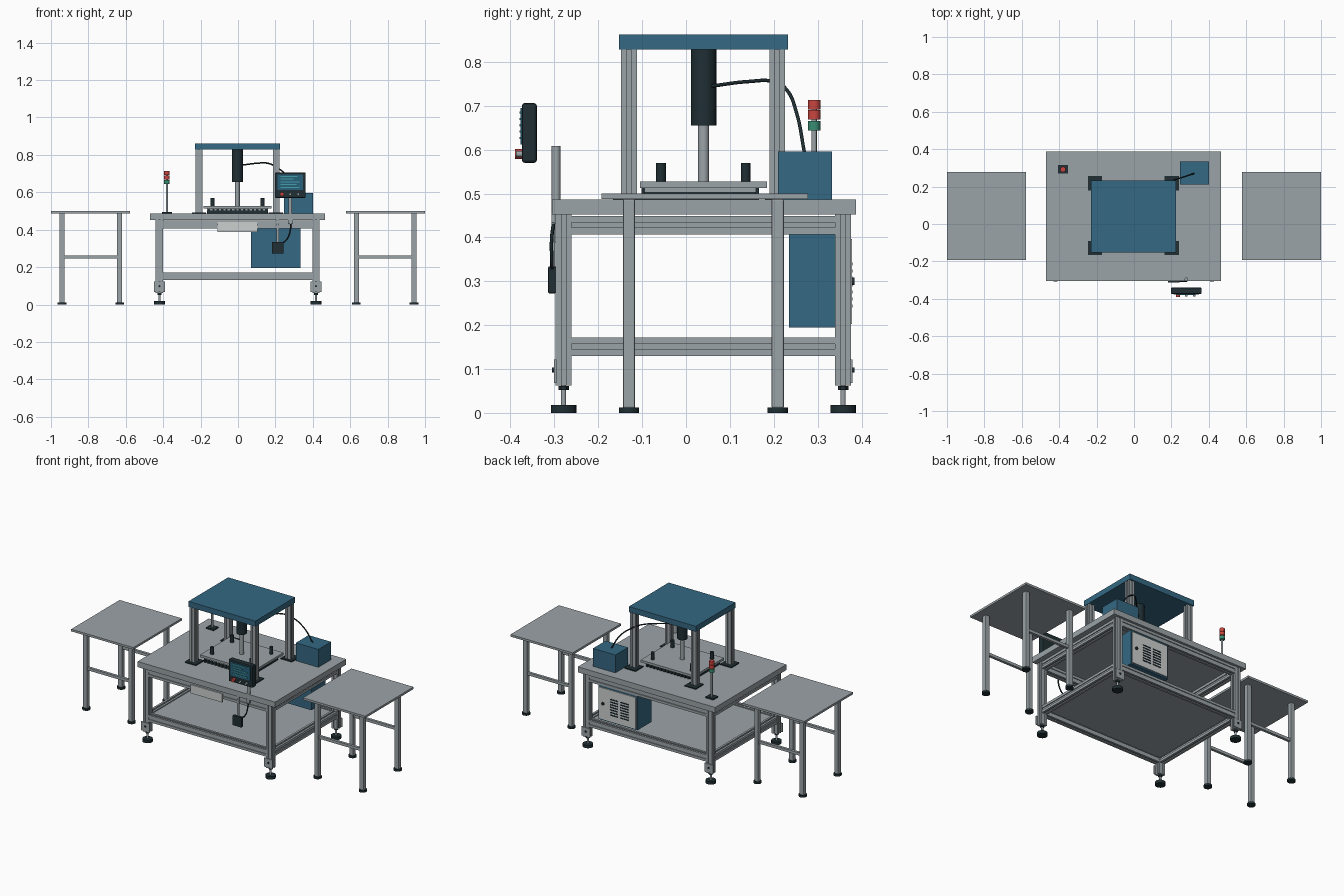
import bpy, bmesh, math
from mathutils import Vector

if "Cube" in bpy.data.objects:
    bpy.data.objects.remove(bpy.data.objects["Cube"], do_unlink=True)


def material(name, r, g, b):
    m = bpy.data.materials.new(name)
    m.use_nodes = True
    m.diffuse_color = (r, g, b, 1)
    m.node_tree.nodes["Principled BSDF"].inputs["Base Color"].default_value = (r, g, b, 1)
    return m


GREY = material("aluminium grey", 0.33, 0.37, 0.39)
BLUE = material("machine blue", 0.035, 0.14, 0.23)
DARK = material("dark rubber", 0.014, 0.028, 0.034)
WHITE = material("light panel", 0.6, 0.63, 0.62)
RED = material("signal red", 0.6, 0.06, 0.05)
GREEN = material("signal green", 0.04, 0.27, 0.17)
SCREEN = material("screen blue", 0.02, 0.12, 0.2)
TEAL = material("screen teal", 0.06, 0.35, 0.38)


def finish(name, bm, mat):
    bmesh.ops.recalc_face_normals(bm, faces=bm.faces)
    mesh = bpy.data.meshes.new(name)
    bm.to_mesh(mesh)
    bm.free()
    mesh.materials.append(mat)
    ob = bpy.data.objects.new(name, mesh)
    bpy.context.collection.objects.link(ob)
    return ob


def box(name, x, y, z, mat, bevel=0):
    """Box from its (low, high) range on each axis."""
    bm = bmesh.new()
    bmesh.ops.create_cube(bm, size=1)
    for v in bm.verts:
        v.co = [(r[0] + r[1]) / 2 + c * (r[1] - r[0]) for r, c in zip((x, y, z), v.co)]
    ob = finish(name, bm, mat)
    if bevel:
        mod = ob.modifiers.new("soft edge", "BEVEL")
        mod.width, mod.segments = bevel, 2
    return ob


def rod(name, start, end, radius, mat, sides=24):
    """Cylinder between two points."""
    a, b = Vector(start), Vector(end)
    bm = bmesh.new()
    bmesh.ops.create_cone(bm, cap_ends=True, segments=sides, radius1=radius,
                          radius2=radius, depth=(b - a).length)
    bm.transform((b - a).to_track_quat("Z", "Y").to_matrix().to_4x4())
    bmesh.ops.translate(bm, verts=bm.verts, vec=(a + b) / 2)
    ob = finish(name, bm, mat)
    bpy.context.view_layer.objects.active = ob
    ob.select_set(True)
    bpy.ops.object.shade_smooth_by_angle(angle=math.radians(35))
    ob.select_set(False)
    return ob


def extrusion(name, x, y, z, axis):
    """Slotted aluminium profile running along one axis."""
    ranges = [x, y, z]
    along = ranges[axis]
    across = [i for i in range(3) if i != axis]
    side = [(-.5, -.5), (-.14, -.5), (-.14, -.36), (.14, -.36), (.14, -.5)]
    points = []
    for turn in range(4):
        points += side
        side = [(-v, u) for u, v in side]
    bm = bmesh.new()
    verts = []
    for p in points:
        co = [0, 0, 0]
        co[axis] = along[0]
        for i, c in zip(across, p):
            lo, hi = ranges[i]
            co[i] = (lo + hi) / 2 + c * (hi - lo)
        verts.append(bm.verts.new(co))
    face = bm.faces.new(verts)
    new = bmesh.ops.extrude_face_region(bm, geom=[face])["geom"]
    move = Vector((0, 0, 0))
    move[axis] = along[1] - along[0]
    bmesh.ops.translate(bm, vec=move, verts=[g for g in new if isinstance(g, bmesh.types.BMVert)])
    if face.is_valid is False or not any(len(f.verts) == 20 and abs(f.calc_center_median()[axis] - along[0]) < 1e-5 for f in bm.faces):
        bm.faces.new(verts)
    return finish(name, bm, GREY)


def cable(name, points, radius):
    curve = bpy.data.curves.new(name, "CURVE")
    curve.dimensions = "3D"
    curve.bevel_depth, curve.bevel_resolution = radius, 2
    curve.use_fill_caps = True
    sp = curve.splines.new("BEZIER")
    sp.bezier_points.add(len(points) - 1)
    for bp, p in zip(sp.bezier_points, points):
        bp.co = p
        bp.handle_left_type = bp.handle_right_type = "AUTO"
    curve.materials.append(DARK)
    bpy.context.collection.objects.link(bpy.data.objects.new(name, curve))


def around(c, half):
    return (c - half, c + half)


# Main bench: top, legs, levelling feet and corner brackets
box("bench_top", (-.47, .465), (-.305, .387), (.452, .486), GREY)
for x in (-.42, .417):
    for y, out in ((-.279, -1), (.358, 1)):
        extrusion("bench_leg", around(x, .02), around(y, .018), (.062, .452), 2)
        rod("foot_stem", (x, y, .015), (x, y, .065), .006, GREY)
        rod("foot_nut", (x, y, .052), (x, y, .061), .012, DARK, 6)
        rod("foot_pad", (x, y, 0), (x, y, .018), .029, DARK)
        edge = y + out * .019
        box("foot_bracket", around(x, .029), around(edge, .003), (.068, .122), GREY)
        rod("bracket_bolt", (x, edge, .098), (x, edge + out * .007, .098), .006, DARK, 12)

# Frame beams and lower shelf
for z in (.407, .13):
    for y in (-.279, .358):
        extrusion("long_beam", (-.4, .397), around(y, .018), (z, z + .042), 0)
    for x in (-.42, .417):
        extrusion("side_beam", around(x, .018), (-.261, .34), (z, z + .042), 1)
box("lower_shelf", (-.405, .402), (-.264, .343), (.158, .166), GREY)
box("front_tray", (-.11, .105), (-.304, -.297), (.387, .44), WHITE)

# Two side tables
for s in (-1, 1):
    box("side_table_top", sorted((s * .577, s)), (-.193, .278), (.487, .5), GREY)
    for y in (-.13, .209):
        for x in (s * .633, s * .941):
            box("side_table_leg", around(x, .014), around(y, .014), (.01, .488), GREY, .004)
            rod("side_table_foot", (x, y, 0), (x, y, .012), .023, DARK)
        box("side_table_rail", sorted((s * .633, s * .941)), around(y, .008), (.246, .263), GREY)

# Press gantry
box("gantry_plate", (-.23, .225), (-.153, .233), (.828, .862), BLUE)
for x, bx in ((-.209, -.208), (.205, .202)):
    for y, by in ((-.13, -.128), (.208, .218)):
        extrusion("gantry_column", around(x, .018), around(y, .018), (.488, .829), 2)
        box("column_base", around(bx, .038), around(by, .038), (.485, .492), DARK)

# Press cylinder, platens and guide posts
PX, PY = -.003, .04
rod("press_cylinder", (PX, PY, .655), (PX, PY, .829), .029, DARK, 32)
rod("press_rod", (PX, PY, .52), (PX, PY, .657), .0125, GREY)
box("press_plate", (-.185, .18), (-.105, .185), (.513, .527), GREY)
box("lower_platen", (-.165, .16), (-.095, .16), (.485, .503), DARK)
box("work_plate", (-.165, .16), (-.095, .16), (.503, .513), GREY)
for x in (-.136, .131):
    for y in (-.057, .136):
        rod("guide_post", (x, y, .5), (x, y, .57), .011, DARK)
for i in range(14):
    x = -.155 + i * .0235
    for y in (-.097, .162):
        box("platen_tooth", around(x, .006), around(y, .004), (.486, .512), DARK)

# Control box and its cable
box("control_box", (.247, .4), (.21, .333), (.485, .596), BLUE)
cable("press_cable", [(.02, .06, .745), (.1, .14, .755), (.16, .2, .755), (.2, .228, .738),
                      (.27, .253, .68), (.32, .27, .593)], .004)

# Signal tower
TX, TY = -.38, .292
box("tower_base", around(TX, .026), around(TY, .023), (.485, .494), DARK)
rod("tower_pole", (TX, TY, .49), (TX, TY, .711), .006, GREY)
for z, mat in ((.644, GREEN), (.669, RED), (.692, RED)):
    rod("tower_lamp", (TX, TY, z), (TX, TY, z + .021), .0145, mat)

# Operator panel on a post
rod("panel_post", (.28, -.296, .43), (.28, -.296, .608), .01, GREY)
box("post_clamp", around(.28, .013), (-.306, -.286), (.434, .456), GREY)
box("panel_housing", (.197, .362), (-.374, -.34), (.57, .706), DARK, .006)
box("panel_screen", (.212, .347), (-.377, -.373), (.612, .695), SCREEN)
for i, width in enumerate((.1, .085, .1, .07, .09)):
    z = .624 + i * .0145
    box("screen_line", (.228, .228 + width), (-.38, -.376), (z, z + .005), TEAL)
for x, mat in ((.235, RED), (.28, GREY), (.322, GREY)):
    rod("panel_button", (x, -.373, .59), (x, -.387, .59), .011 if mat == RED else .007, mat)
rod("stop_button_cap", (.235, -.386, .59), (.235, -.39, .59), .011, RED)

# Hand pendant hanging below the bench
box("pendant", (.182, .243), (-.314, -.297), (.272, .334), DARK, .003)
box("pendant_hanger", around(.212, .006), (-.303, -.298), (.33, .452), GREY)
cable("pendant_cable", [(.235, -.305, .325), (.262, -.306, .35), (.28, -.306, .4), (.28, -.3, .445)], .004)

# Electrical cabinet with vented rear door
box("cabinet", (.07, .335), (.235, .372), (.195, .406), BLUE)
box("cabinet_door", (.078, .327), (.371, .378), (.203, .396), WHITE)
for x in (.155, .225):
    for i in range(7):
        z = .24 + i * .016
        box("door_vent", around(x, .027), (.377, .38), (z, z + .007), DARK)
rod("door_lock", (.3, .377, .3), (.3, .384, .3), .009, DARK)
